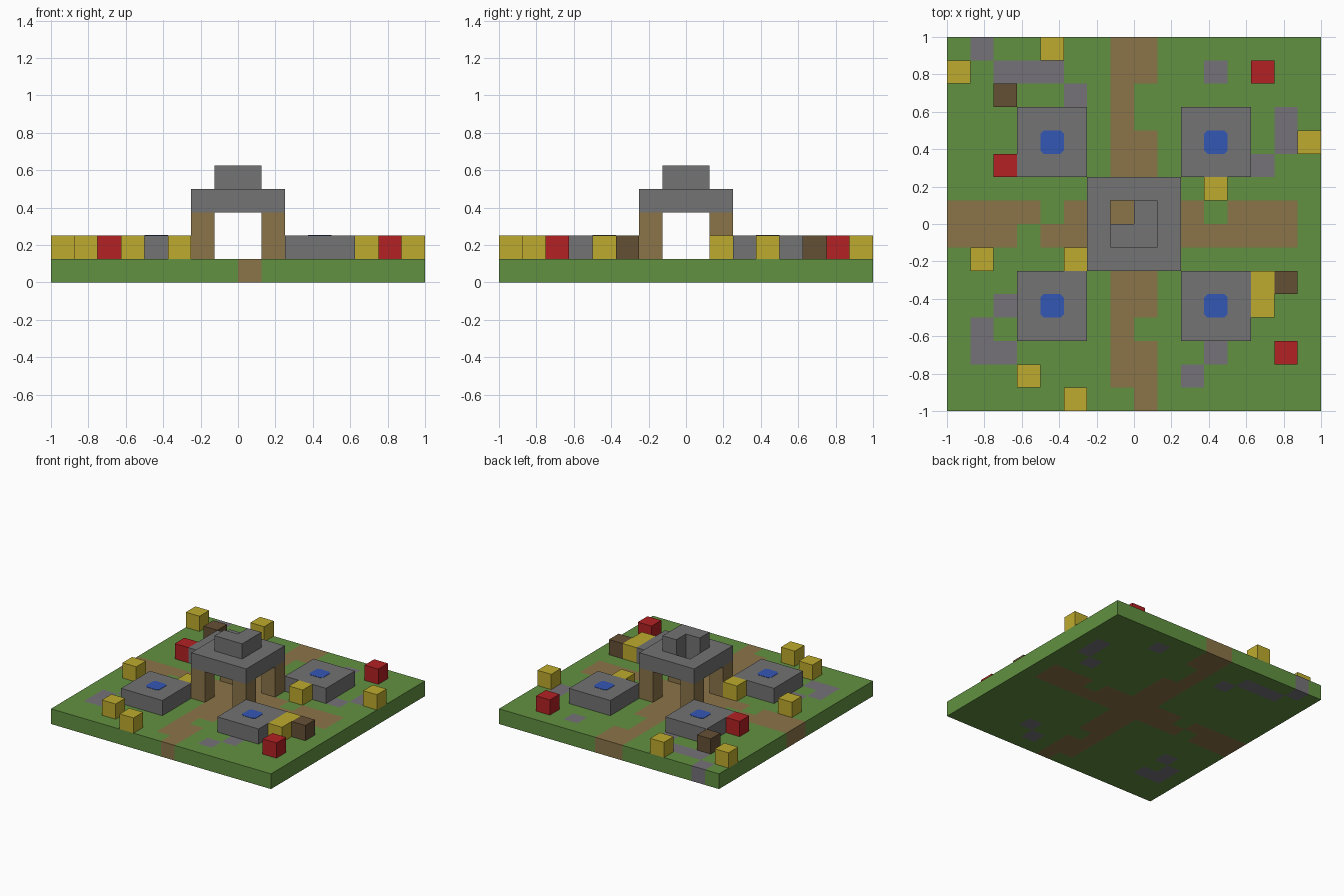
import bpy
import bmesh

N = 16            # cells along each side
CELL = 2 / N

if "Cube" in bpy.data.objects:
    bpy.data.objects.remove(bpy.data.objects["Cube"], do_unlink=True)


def material(name, rgb):
    linear = [((c / 255 + 0.055) / 1.055) ** 2.4 for c in rgb]
    mat = bpy.data.materials.new(name)
    mat.use_nodes = True
    mat.diffuse_color = (*linear, 1)
    bsdf = mat.node_tree.nodes["Principled BSDF"]
    bsdf.inputs["Base Color"].default_value = (*linear, 1)
    bsdf.inputs["Roughness"].default_value = 0.9
    return mat


grass = material("grass green", (98, 145, 65))
dirt = material("dirt brown", (139, 116, 72))
stone = material("stone grey", (115, 115, 115))
gravel = material("gravel grey", (117, 114, 119))
water = material("water blue", (52, 87, 182))
yellow = material("petal yellow", (190, 171, 46))
red = material("petal red", (178, 33, 36))
bark = material("bark brown", (101, 80, 52))


def cells(*rects):
    """Cells covered by (first column, first row, columns, rows) rectangles."""
    return {(c, r) for c0, r0, w, h in rects
            for c in range(c0, c0 + w) for r in range(r0, r0 + h)}


def cell_of(point):
    return int((point.x + 1) / CELL), int((point.y + 1) / CELL)


def layer(name, keep, bottom, height, mats, rule=None, corner=0):
    """Extrude a set of grid cells upward; heights are in cells."""
    bm = bmesh.new()
    bmesh.ops.create_grid(bm, x_segments=N, y_segments=N, size=1)
    outside = [f for f in bm.faces if cell_of(f.calc_center_median()) not in keep]
    bmesh.ops.delete(bm, geom=outside, context='FACES')
    bmesh.ops.translate(bm, verts=bm.verts, vec=(0, 0, bottom * CELL))
    grown = bmesh.ops.extrude_face_region(bm, geom=bm.faces[:], use_keep_orig=True)
    top = [v for v in grown["geom"] if isinstance(v, bmesh.types.BMVert)]
    bmesh.ops.translate(bm, verts=top, vec=(0, 0, height * CELL))
    bmesh.ops.recalc_face_normals(bm, faces=bm.faces)
    if corner:
        upright = [e for e in bm.edges
                   if abs(e.verts[0].co.z - e.verts[1].co.z) > height * CELL / 2]
        bmesh.ops.bevel(bm, geom=upright, offset=corner, segments=1, affect='EDGES')
    if rule:
        for f in bm.faces:
            f.material_index = rule(cell_of(f.calc_center_median() - f.normal * CELL / 4))
    mesh = bpy.data.meshes.new(name)
    bm.to_mesh(mesh)
    bm.free()
    for m in mats:
        mesh.materials.append(m)
    obj = bpy.data.objects.new(name, mesh)
    bpy.context.collection.objects.link(obj)
    return obj


# Ground slab with worn crossing paths and gravel patches
path = cells((7, 1, 1, 15), (8, 0, 1, 3), (8, 4, 1, 8), (8, 14, 1, 2),
             (0, 8, 4, 1), (5, 8, 6, 1), (12, 8, 3, 1),
             (0, 7, 3, 1), (4, 7, 11, 1))
patches = cells((1, 15, 1, 1), (2, 14, 3, 1), (5, 13, 1, 1), (11, 14, 1, 1),
                (14, 11, 1, 2), (13, 10, 1, 1), (2, 4, 1, 1), (1, 2, 1, 2),
                (2, 2, 1, 1), (11, 2, 1, 1), (10, 1, 1, 1))
layer("ground", cells((0, 0, N, N)), 0, 1, [grass, dirt, gravel],
      lambda c: 1 if c in path else 2 if c in patches else 0)

# Four square fountains with a water surface in the middle
for side, col in (("right", 3), ("left", 10)):
    for end, row in (("front", 3), ("back", 10)):
        layer(f"fountain_{end}_{side}", cells((col, row, 3, 3)), 1, 1, [stone])
        layer(f"water_{end}_{side}", cells((col + 1, row + 1, 1, 1)), 2, 0.02,
              [water], corner=0.018)

# Central shelter: four posts, roof with an open shaft, stepped cap
for side, col in (("right", 6), ("left", 9)):
    for end, row in (("front", 6), ("back", 9)):
        layer(f"post_{end}_{side}", cells((col, row, 1, 1)), 1, 2, [dirt])
shaft = cells((7, 8, 1, 1))
layer("shelter_roof", cells((6, 6, 4, 4)) - shaft, 3, 1, [stone])
layer("shelter_cap", cells((7, 7, 2, 2)) - shaft, 4, 1, [stone])

# Flower and stump blocks scattered over the grass
scatter = {
    "yellow_flower": (yellow, [(4, 15), (0, 14), (15, 11), (11, 9), (1, 6), (5, 6),
                               (13, 4), (13, 5), (3, 1), (5, 0)]),
    "red_flower": (red, [(2, 10), (13, 14), (14, 2)]),
    "stump": (bark, [(2, 13), (14, 5)]),
}
for name, (mat, spots) in scatter.items():
    for number, spot in enumerate(spots, 1):
        layer(f"{name}_{number}", {spot}, 1, 1, [mat])
